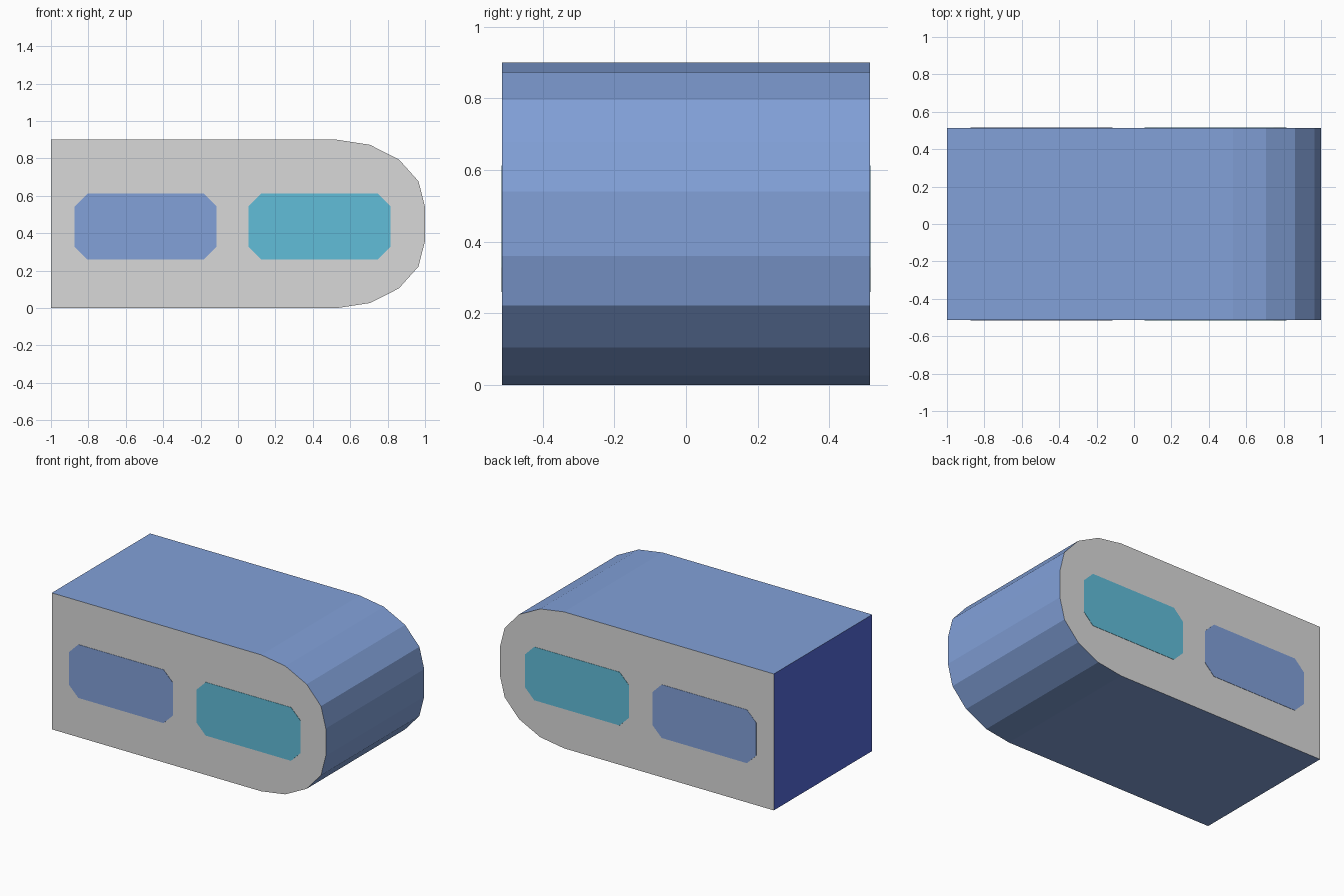
import bpy, bmesh

if "Cube" in bpy.data.objects:
    bpy.data.objects.remove(bpy.data.objects["Cube"])

HALF = 0.513      # half depth of the body
PLATE = 0.002     # thickness of the painted window plates


def material(name, rgb):
    lin = [((c / 255 + 0.055) / 1.055) ** 2.4 for c in rgb]
    m = bpy.data.materials.new(name)
    m.diffuse_color = (*lin, 1)
    m.use_nodes = True
    m.node_tree.nodes["Principled BSDF"].inputs["Base Color"].default_value = m.diffuse_color
    return m


grey = material("light grey", (217, 217, 217))
blue = material("soft blue", (130, 161, 217))
navy = material("deep blue", (85, 106, 217))
cyan = material("cyan", (97, 189, 217))


def prism(name, outline, y0, y1, mats, rule=None):
    """Extrude an x-z outline along y; rule picks a material from each face normal."""
    bm = bmesh.new()
    face = bm.faces.new([bm.verts.new((x, y0, z)) for x, z in outline])
    ext = bmesh.ops.extrude_face_region(bm, geom=[face], use_keep_orig=True)
    verts = [g for g in ext["geom"] if isinstance(g, bmesh.types.BMVert)]
    bmesh.ops.translate(bm, vec=(0, y1 - y0, 0), verts=verts)
    bmesh.ops.recalc_face_normals(bm, faces=bm.faces)
    bm.normal_update()
    if rule:
        for f in bm.faces:
            f.material_index = rule(f.normal)
    mesh = bpy.data.meshes.new(name)
    bm.to_mesh(mesh)
    bm.free()
    for m in mats:
        mesh.materials.append(m)
    obj = bpy.data.objects.new(name, mesh)
    bpy.context.collection.objects.link(obj)
    return obj


# Body: square left end, rounded right end, mirrored about mid height
lower = [(-1, 0), (0.53, 0), (0.705, 0.027), (0.86, 0.105), (0.965, 0.222), (1, 0.36)]
outline = lower + [(x, 0.9 - z) for x, z in reversed(lower)]


def body_colour(n):
    if abs(n.y) > 0.9:
        return 1                      # grey front and back
    return 2 if n.x < -0.9 else 0     # deep blue left end, blue wrap


prism("body", outline, -HALF, HALF, [blue, grey, navy], body_colour)


# Windows: chamfered plates on the front and back
def chamfered(x0, x1, z0, z1, c):
    return [(x0 + c, z0), (x1 - c, z0), (x1, z0 + c), (x1, z1 - c),
            (x1 - c, z1), (x0 + c, z1), (x0, z1 - c), (x0, z0 + c)]


for label, x0, x1, mat in (("left", -0.873, -0.115, blue), ("right", 0.057, 0.815, cyan)):
    shape = chamfered(x0, x1, 0.26, 0.612, 0.068)
    for side, s in (("front", -1), ("back", 1)):
        prism(f"{side}_{label}_window", shape, s * HALF, s * (HALF + PLATE), [mat])
